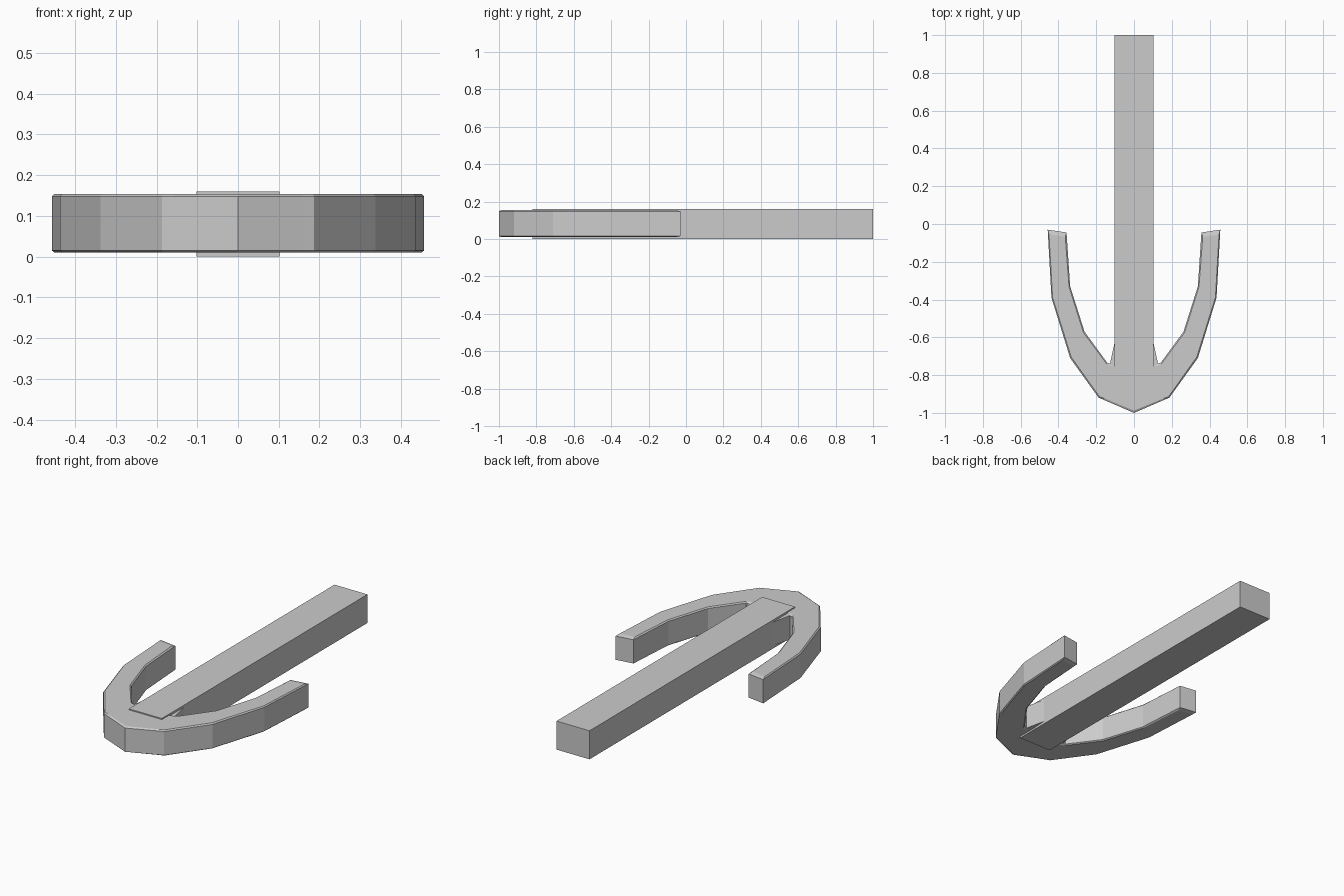
import bpy, bmesh

cube = bpy.data.objects.get("Cube")
if cube:
    bpy.data.objects.remove(cube)

grey = bpy.data.materials.new("plain grey")
grey.use_nodes = True
grey.diffuse_color = (0.6, 0.6, 0.6, 1)
grey.node_tree.nodes["Principled BSDF"].inputs["Base Color"].default_value = (0.6, 0.6, 0.6, 1)


def add_object(name, bm):
    bmesh.ops.recalc_face_normals(bm, faces=bm.faces)
    mesh = bpy.data.meshes.new(name)
    bm.to_mesh(mesh)
    bm.free()
    mesh.materials.append(grey)
    obj = bpy.data.objects.new(name, mesh)
    bpy.context.collection.objects.link(obj)
    return obj


# Straight square shank
bm = bmesh.new()
bmesh.ops.create_cube(bm, size=1)
bmesh.ops.scale(bm, vec=(0.204, 1.82, 0.16), verts=bm.verts)
bmesh.ops.translate(bm, vec=(0, 0.09, 0.08), verts=bm.verts)
add_object("shank", bm)

# Curved arms: outer wall, inner wall, and the chamfered rim of each, centre to tip
stations = [
    ((0, -1), (0, -0.16), (0, -0.988), (0, -0.80)),
    ((0.16, -0.931), (0.127, -0.738), (0.158, -0.923), (0.11, -0.755)),
    ((0.187, -0.92), (0.142, -0.734), (0.183, -0.914), (0.144, -0.742)),
    ((0.338, -0.71), (0.262, -0.57), (0.332, -0.705), (0.268, -0.574)),
    ((0.437, -0.39), (0.338, -0.33), (0.431, -0.389), (0.344, -0.332)),
    ((0.457, -0.03), (0.357, -0.045), (0.450, -0.055), (0.364, -0.068)),
]
low, low_wall, high_wall, high = 0.01, 0.015, 0.148, 0.154
bm = bmesh.new()
rings = []
for outer, inner, rim_out, rim_in in stations:
    ring = [(rim_out, low), (outer, low_wall), (outer, high_wall), (rim_out, high),
            (rim_in, high), (inner, high_wall), (inner, low_wall), (rim_in, low)]
    rings.append([bm.verts.new((*point, z)) for point, z in ring])
for a, b in zip(rings, rings[1:]):
    for i in range(8):
        j = (i + 1) % 8
        bm.faces.new((a[i], a[j], b[j], b[i]))
# Tip: flat end with sloping top and bottom chamfers
tip = rings[-1]
for corners in ((1, 2, 5, 6), (2, 3, 4, 5), (0, 1, 6, 7)):
    bm.faces.new([tip[i] for i in corners])

# Mirror the half into both arms
half = bm.verts[:] + bm.edges[:] + bm.faces[:]
bmesh.ops.mirror(bm, geom=half, axis='X', merge_dist=0.0005)
add_object("arms", bm)
